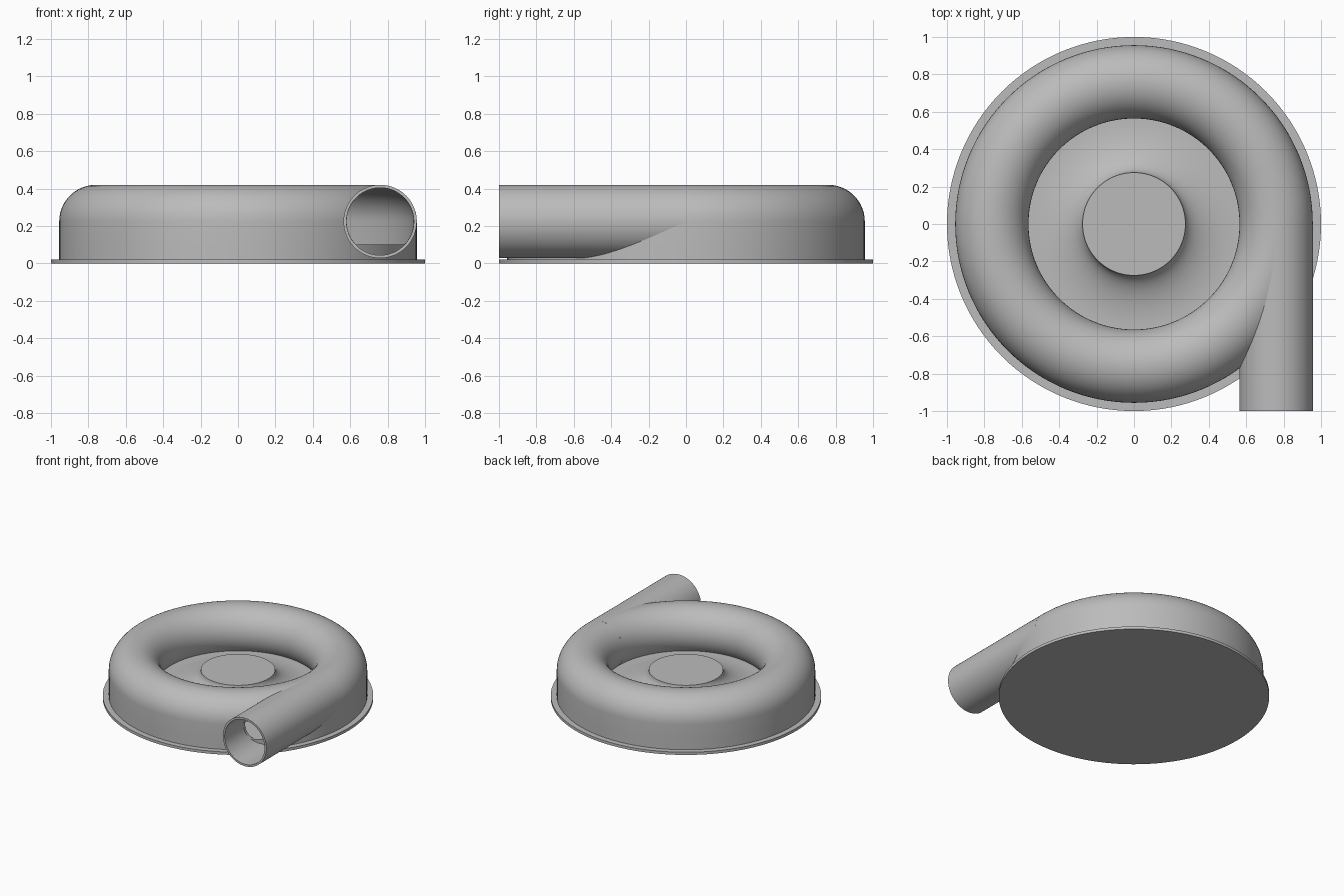
import bpy, bmesh
from math import pi, sin, cos, acos, radians
from mathutils import Matrix, Vector

cube = bpy.data.objects.get("Cube")
if cube:
    bpy.data.objects.remove(cube, do_unlink=True)

RING, MID_Z, OUTER, BORE = 0.76, 0.224, 0.196, 0.18   # scroll and outlet pipe sizes
FLOOR = 0.1                                           # top of the solid base

grey = bpy.data.materials.new("plain_grey")
grey.use_nodes = True
grey.diffuse_color = (0.5, 0.5, 0.5, 1)
grey.node_tree.nodes["Principled BSDF"].inputs["Base Color"].default_value = (0.5, 0.5, 0.5, 1)


def lathe(name, profile, steps=128, closed=True, matrix=None):
    """Spin an (r, z) profile around z into a solid."""
    bm = bmesh.new()
    verts = [bm.verts.new((r, 0, z)) for r, z in profile]
    edges = [bm.edges.new(pair) for pair in zip(verts, verts[1:])]
    if closed:
        edges.append(bm.edges.new((verts[-1], verts[0])))
    bmesh.ops.spin(bm, geom=verts + edges, cent=(0, 0, 0), axis=(0, 0, 1),
                   angle=2 * pi, steps=steps, use_merge=True)
    bmesh.ops.remove_doubles(bm, verts=bm.verts, dist=1e-5)
    bmesh.ops.recalc_face_normals(bm, faces=bm.faces)
    if matrix:
        bm.transform(matrix)
    mesh = bpy.data.meshes.new(name)
    bm.to_mesh(mesh)
    bm.free()
    mesh.materials.append(grey)
    obj = bpy.data.objects.new(name, mesh)
    bpy.context.collection.objects.link(obj)
    return obj


def activate(obj):
    bpy.ops.object.select_all(action="DESELECT")
    obj.select_set(True)
    bpy.context.view_layer.objects.active = obj


def scroll_section(radius, count=32):
    """Scroll cross-section: upright outer wall, round top, cut off at the floor."""
    end = pi + acos(((radius ** 2 - (MID_Z - FLOOR) ** 2) ** 0.5) / radius)
    arc = [(RING + radius * cos(end * i / count), MID_Z + radius * sin(end * i / count))
           for i in range(count + 1)]
    return [(RING + radius, FLOOR)] + arc


def subtract(obj, cutter):
    cutter.hide_render = True
    mod = obj.modifiers.new("opening", "BOOLEAN")
    mod.operation, mod.solver, mod.object = "DIFFERENCE", "EXACT", cutter
    activate(obj)
    bpy.ops.object.modifier_apply(modifier=mod.name)


# Base flange
flange = lathe("base_flange", [(0, 0), (1, 0), (1, 0.022), (0, 0.022)], closed=False)

# Solid lower housing with a flared hub in the middle
hub_r, hub_z, flare_r = 0.275, 0.23, 0.56
flare = [(flare_r - (flare_r - hub_r) * sin(t), hub_z - (hub_z - FLOOR) * cos(t))
         for t in (pi / 2 * i / 20 for i in range(21))]
wall = RING + OUTER
housing = lathe("housing_and_hub",
                [(0, 0.02), (wall, 0.02), (wall, FLOOR)] + flare + [(0, hub_z)],
                closed=False)

# Hollow scroll
scroll = lathe("scroll_shell", scroll_section(OUTER) + scroll_section(BORE)[::-1])

# Outlet pipe, leaving the scroll on a tangent
lay_down = Matrix.Translation(Vector((RING, 0, MID_Z))) @ Matrix.Rotation(pi / 2, 4, "X")
pipe = lathe("outlet_pipe", [(BORE, 0), (OUTER, 0), (OUTER, 1), (BORE, 1)],
             steps=96, matrix=lay_down)

# Open the pipe and scroll into each other
bore = lathe("bore_cutter", [(0, 0.02), (BORE - 0.001, 0.02), (BORE - 0.001, 1.2), (0, 1.2)],
             steps=96, closed=False, matrix=lay_down)
cavity = lathe("cavity_cutter", scroll_section(BORE - 0.001))
subtract(scroll, bore)
subtract(pipe, cavity)
for cutter in (bore, cavity):
    bpy.data.objects.remove(cutter, do_unlink=True)

for obj in (flange, housing, scroll, pipe):
    activate(obj)
    bpy.ops.object.shade_smooth_by_angle(angle=radians(30))
